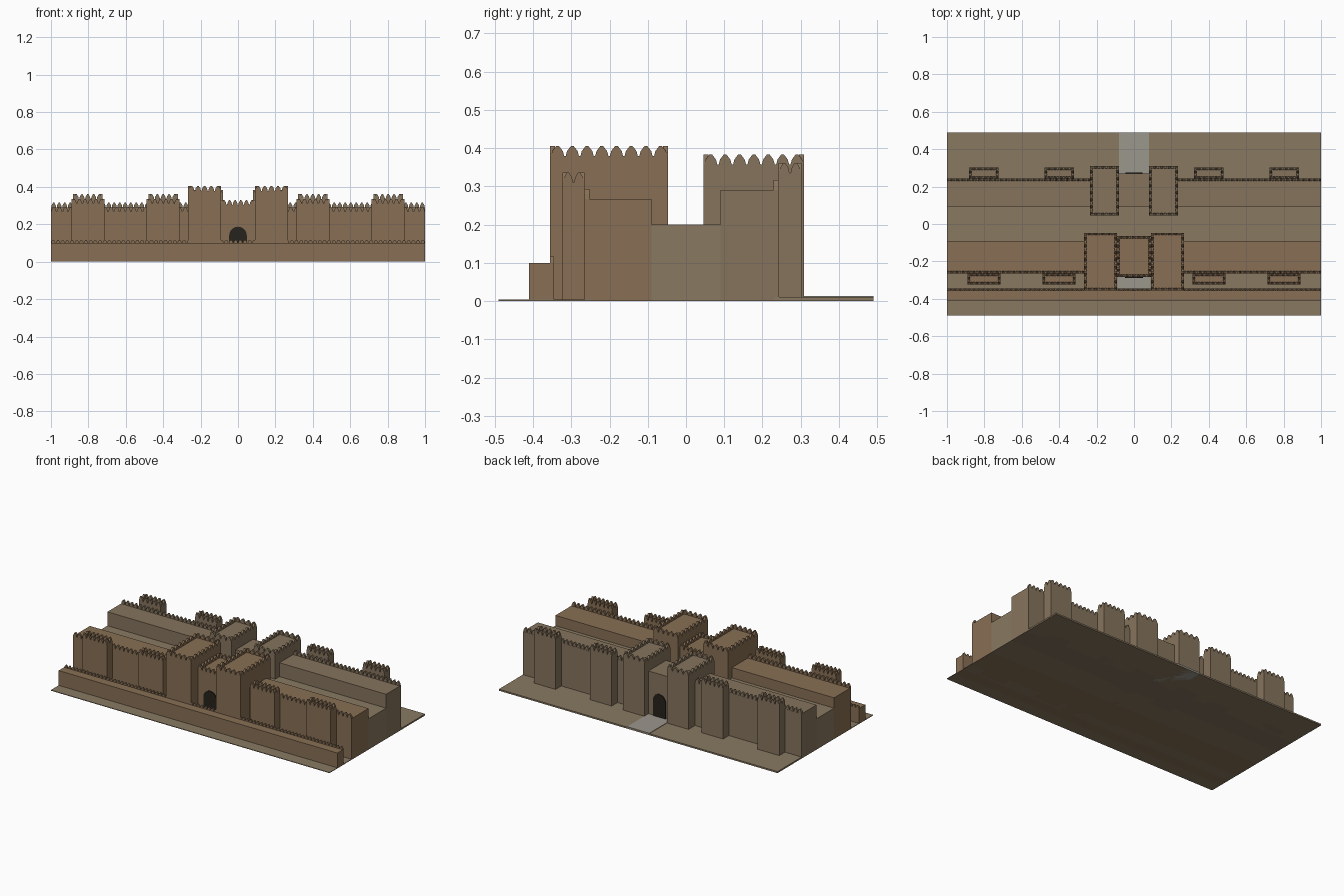
import bpy, bmesh, math

if "Cube" in bpy.data.objects:
    bpy.data.objects.remove(bpy.data.objects["Cube"])


def material(name, rgb):
    m = bpy.data.materials.new(name)
    m.diffuse_color = (*rgb, 1)
    m.use_nodes = True
    m.node_tree.nodes["Principled BSDF"].inputs["Base Color"].default_value = m.diffuse_color
    return m


WARM = material("warm_brick", (0.25, 0.16, 0.09))
PALE = material("pale_brick", (0.24, 0.175, 0.11))
EARTH = material("earth", (0.25, 0.19, 0.12))
ROAD = material("road_stone", (0.33, 0.31, 0.27))
DARK = material("dark_opening", (0.02, 0.016, 0.012))


def finish(bm, name, mat):
    bmesh.ops.recalc_face_normals(bm, faces=bm.faces)
    me = bpy.data.meshes.new(name)
    bm.to_mesh(me)
    bm.free()
    me.materials.append(mat)
    ob = bpy.data.objects.new(name, me)
    bpy.context.collection.objects.link(ob)
    return ob


def add_box(bm, x0, x1, y0, y1, z0, z1):
    r = bmesh.ops.create_cube(bm, size=1)
    for v in r["verts"]:
        v.co.x = x1 if v.co.x > 0 else x0
        v.co.y = y1 if v.co.y > 0 else y0
        v.co.z = z1 if v.co.z > 0 else z0


def add_prism(bm, pts, offset):
    """Extrude a closed outline of 3D points by an offset."""
    f = bm.faces.new([bm.verts.new(p) for p in pts])
    r = bmesh.ops.extrude_face_region(bm, geom=[f], use_keep_orig=True)
    vs = [e for e in r["geom"] if isinstance(e, bmesh.types.BMVert)]
    bmesh.ops.translate(bm, verts=vs, vec=offset)


def teeth_row(bm, along_x, a, b, side, z, h=0.026, step=0.03, t=0.013):
    """Row of pointed merlons from a to b; side is the low edge of the row."""
    n = max(2, round((b - a) / step))
    w = (b - a) / n
    shape = [(-.45, 0), (.45, 0), (.36, .5), (.1, 1), (-.1, 1), (-.36, .5)]
    for i in range(n):
        c = a + (i + 0.5) * w
        if along_x:
            pts = [(c + u * w, side, z + v * h) for u, v in shape]
            add_prism(bm, pts, (0, t, 0))
        else:
            pts = [(side, c + u * w, z + v * h) for u, v in shape]
            add_prism(bm, pts, (t, 0, 0))


def block(name, mat, *dims):
    bm = bmesh.new()
    add_box(bm, *dims)
    return finish(bm, name, mat)


def tower(name, mat, x0, x1, y0, y1, z, step=0.03, t=0.013):
    """Block crowned with merlons on all four sides."""
    bm = bmesh.new()
    add_box(bm, x0, x1, y0, y1, 0, z)
    for s in (y0, y1 - t):
        teeth_row(bm, True, x0, x1, s, z, step=step, t=t)
    for s in (x0, x1 - t):
        teeth_row(bm, False, y0, y1, s, z, step=step, t=t)
    return finish(bm, name, mat)


def archway(name, y, depth, r, spring, z0):
    """Dark round-headed doorway panel."""
    pts = [(-r, y, z0), (r, y, z0)]
    pts += [(r * math.cos(math.pi * i / 12), y, spring + r * math.sin(math.pi * i / 12))
            for i in range(13)]
    bm = bmesh.new()
    add_prism(bm, pts, (0, depth, 0))
    return finish(bm, name, DARK)


# ground and roads
block("front_ground", EARTH, -1, 1, -0.49, -0.25, 0, 0.004)
block("back_ground", EARTH, -1, 1, 0.23, 0.49, 0, 0.01)
block("front_road", ROAD, -0.088, 0.088, -0.345, -0.27, 0, 0.008)
block("back_road", ROAD, -0.08, 0.08, 0.26, 0.49, 0, 0.013)

# low outer wall
block("outer_wall", WARM, -1, 1, -0.41, -0.345, 0, 0.1)
bm = bmesh.new()
teeth_row(bm, True, -1, 1, -0.355, 0.1, h=0.017, step=0.025, t=0.01)
finish(bm, "outer_wall_merlons", WARM)

# main walls and the raised fill between them
block("front_wall", WARM, -1, 1, -0.265, -0.09, 0, 0.267)
block("middle_fill", EARTH, -1, 1, -0.09, 0.09, 0, 0.2)
block("back_wall", PALE, -1, 1, 0.09, 0.243, 0, 0.29)
for name, mat, y, z, x in (("front", WARM, -0.265, 0.267, 0.267),
                           ("back", PALE, 0.229, 0.29, 0.235)):
    bm = bmesh.new()
    teeth_row(bm, True, -1, -x, y, z)
    teeth_row(bm, True, x, 1, y, z)
    finish(bm, name + "_wall_merlons", mat)

# wall towers
for c in (-0.803, -0.4, 0.4, 0.803):
    tower("front_wall_tower", WARM, c - 0.088, c + 0.088, -0.323, -0.265, 0.31)
    tower("back_wall_tower", PALE, c - 0.078, c + 0.078, 0.242, 0.302, 0.335)

# gate towers, mirrored left and right
for s in (-1, 1):
    a, b = sorted((s * 0.09, s * 0.267))
    tower("front_gate_tower", WARM, a, b, -0.355, -0.047, 0.379, step=0.037)
    a, b = sorted((s * 0.08, s * 0.235))
    tower("back_gate_tower", PALE, a, b, 0.046, 0.309, 0.357, step=0.04)

# gatehouses with dark archways
tower("front_gatehouse", WARM, -0.09, 0.09, -0.283, -0.065, 0.303)
block("back_gatehouse", PALE, -0.08, 0.08, 0.09, 0.27, 0, 0.29)
archway("front_archway", -0.289, 0.008, 0.047, 0.14, 0.008)
archway("back_archway", 0.268, 0.008, 0.045, 0.115, 0.013)
